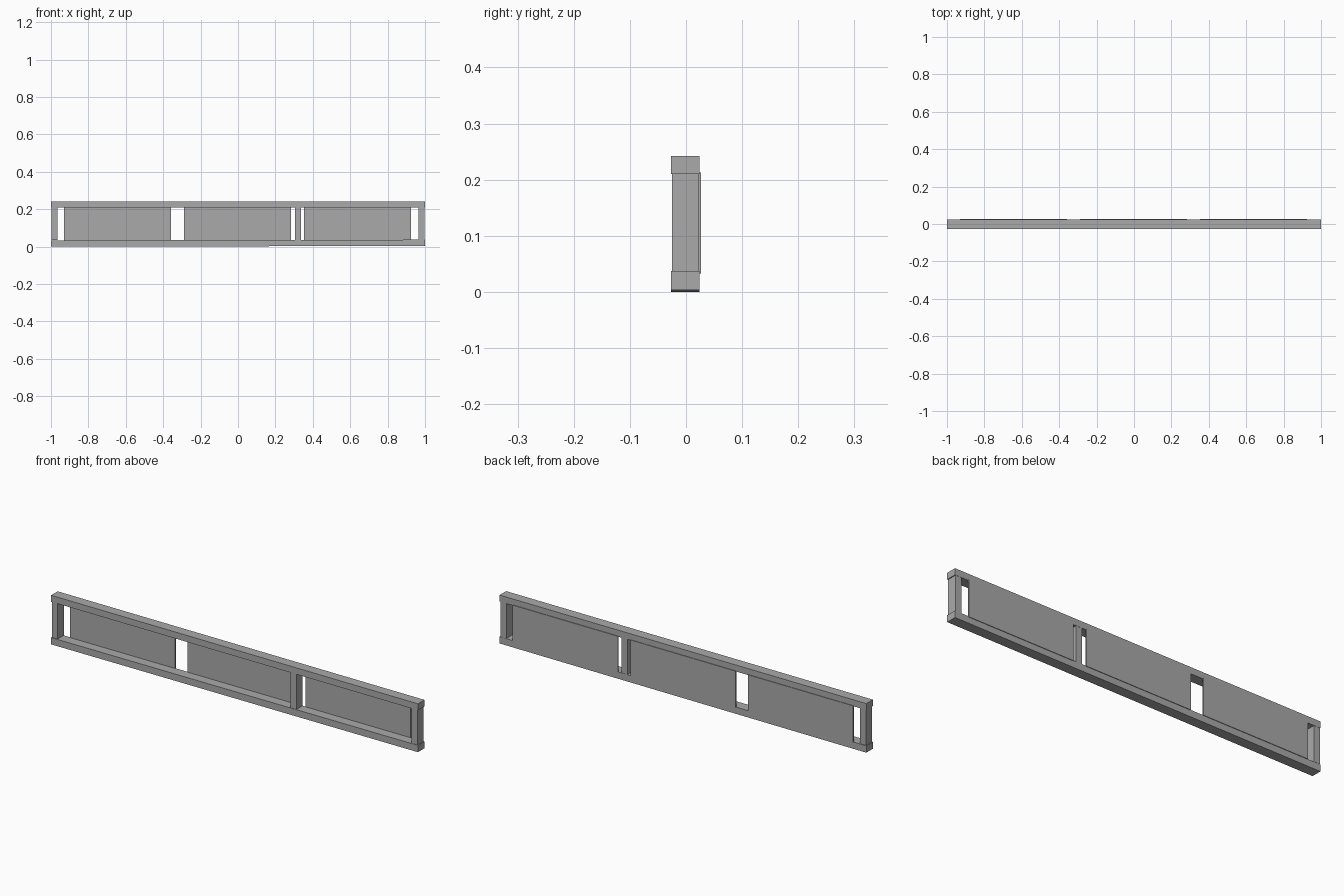
import bpy
import bmesh

if "Cube" in bpy.data.objects:
    bpy.data.objects.remove(bpy.data.objects["Cube"])

grey = bpy.data.materials.new("mid_grey")
grey.diffuse_color = (0.4, 0.4, 0.4, 1)
grey.use_nodes = True
grey.node_tree.nodes["Principled BSDF"].inputs["Base Color"].default_value = grey.diffuse_color


def box(name, x, y, z, drop=0.0):
    """Box from (min, max) ranges; drop lowers the left end slightly."""
    bm = bmesh.new()
    bmesh.ops.create_cube(bm, size=1)
    for v in bm.verts:
        left = v.co.x < 0
        for i, (lo, hi) in enumerate((x, y, z)):
            v.co[i] = lo if v.co[i] < 0 else hi
        if left:
            v.co.z -= drop
    mesh = bpy.data.meshes.new(name)
    bm.to_mesh(mesh)
    bm.free()
    mesh.materials.append(grey)
    obj = bpy.data.objects.new(name, mesh)
    bpy.context.collection.objects.link(obj)
    return obj


# Long rails
box("top_rail", (-1, 1), (-0.027, 0.024), (0.21, 0.242))
box("bottom_rail", (-1, 1), (-0.027, 0.024), (0.0035, 0.037), drop=0.0035)

# Upright posts between the rails
for name, x0, x1 in (("left_post", -0.998, -0.966),
                     ("middle_post", 0.304, 0.336),
                     ("right_post", 0.964, 0.996)):
    box(name, (x0, x1), (-0.025, 0.023), (0.035, 0.212))

# Thin back panels, lapped over the rails with gaps between them
for i, x0 in enumerate((-0.93, -0.29, 0.353)):
    box(f"back_panel_{i + 1}", (x0, x0 + 0.573), (0.021, 0.027), (0.033, 0.213))
